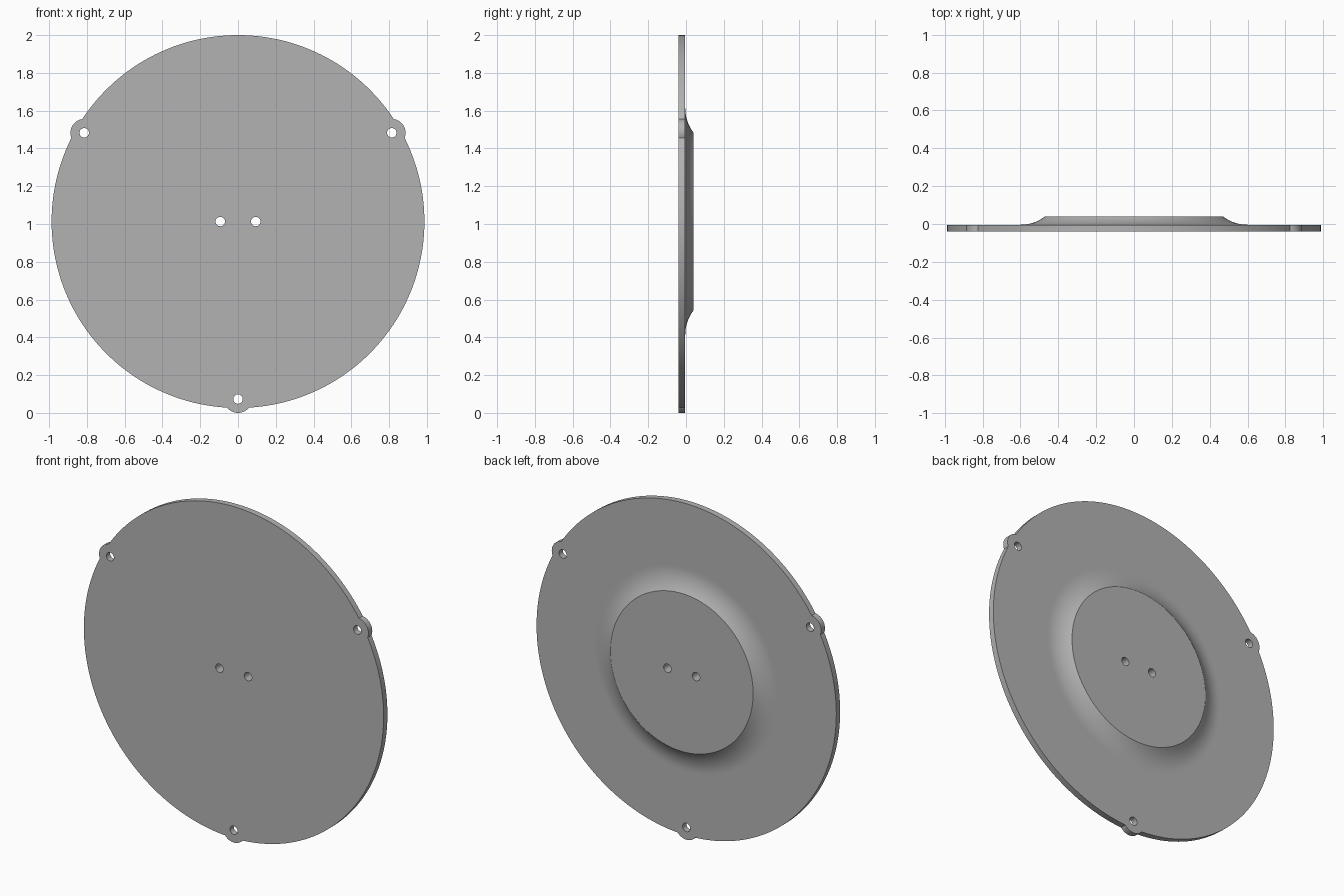
import bpy, bmesh
from math import sin, cos, radians, asin, pi
from mathutils import Vector, Matrix

cube = bpy.data.objects.get("Cube")
if cube:
    bpy.data.objects.remove(cube)

CENTER = Vector((0, 0, 1.013))
RADIUS = 0.987
FRONT, BACK, BOSS_TOP = -0.04, -0.004, 0.04
BOSS_R, FLARE_R = 0.47, 0.6
MOUNT_R, TAB_R, HOLE_R = 0.94, 0.073, 0.025
Y_AXIS = Vector((0, 1, 0))

grey = bpy.data.materials.new("plain grey")
grey.use_nodes = True
colour = (0.45, 0.45, 0.45, 1)
grey.diffuse_color = colour
grey.node_tree.nodes["Principled BSDF"].inputs["Base Color"].default_value = colour


def new_object(name, bm):
    mesh = bpy.data.meshes.new(name)
    bmesh.ops.recalc_face_normals(bm, faces=bm.faces)
    bm.to_mesh(mesh)
    bm.free()
    mesh.materials.append(grey)
    obj = bpy.data.objects.new(name, mesh)
    bpy.context.collection.objects.link(obj)
    return obj


def lathe(name, profile, steps):
    """Spin (radius, y) points about the disc axis."""
    bm = bmesh.new()
    verts = [bm.verts.new(CENTER + Vector((r, y, 0))) for r, y in profile]
    edges = [bm.edges.new(pair) for pair in zip(verts, verts[1:])]
    bmesh.ops.spin(bm, geom=verts + edges, cent=CENTER, axis=Y_AXIS,
                   angle=2 * pi, steps=steps)
    bmesh.ops.remove_doubles(bm, verts=bm.verts, dist=1e-5)
    return new_object(name, bm)


def cylinders(name, places, radius, y0, y1, segments):
    """Round bars along y at each (x, z) offset from the disc centre."""
    bm = bmesh.new()
    for x, z in places:
        place = Matrix.Translation(CENTER + Vector((x, (y0 + y1) / 2, z)))
        bmesh.ops.create_cone(bm, cap_ends=True, segments=segments, radius1=radius,
                              radius2=radius, depth=y1 - y0,
                              matrix=place @ Matrix.Rotation(pi / 2, 4, 'X'))
    return new_object(name, bm)


# Disc with a raised round boss on the back, joined by a concave flare
rise, run = BOSS_TOP - BACK, FLARE_R - BOSS_R
arc_r = (run ** 2 + rise ** 2) / (2 * rise)
sweep = asin(run / arc_r)
flare = [(FLARE_R - arc_r * sin(sweep * i / 10),
          BACK + arc_r * (1 - cos(sweep * i / 10))) for i in range(11)]
profile = [(0, FRONT), (RADIUS, FRONT), (RADIUS, BACK), (FLARE_R + 0.01, BACK)]
disc = lathe("disc", profile + flare + [(0, BOSS_TOP)], 192)

# Three rim tabs, and holes through the tabs and the middle
mounts = [(MOUNT_R * cos(radians(a)), MOUNT_R * sin(radians(a))) for a in (30, 150, 270)]
tabs = cylinders("rim_tabs", mounts, TAB_R, FRONT, BACK, 64)
holes = cylinders("hole_cutters", mounts + [(-0.094, 0), (0.094, 0)],
                  HOLE_R, -0.2, 0.2, 32)

for helper, operation in ((tabs, 'UNION'), (holes, 'DIFFERENCE')):
    mod = disc.modifiers.new(helper.name, 'BOOLEAN')
    mod.operation = operation
    mod.solver = 'EXACT'
    mod.object = helper
    helper.hide_render = True

# Bake the cuts, then drop the helpers
graph = bpy.context.evaluated_depsgraph_get()
baked = bpy.data.meshes.new_from_object(disc.evaluated_get(graph))
disc.modifiers.clear()
disc.data = baked
for helper in (tabs, holes):
    bpy.data.objects.remove(helper)

# Smooth rim and flare, crisp edges
bpy.ops.object.select_all(action='DESELECT')
disc.select_set(True)
bpy.context.view_layer.objects.active = disc
bpy.ops.object.shade_smooth_by_angle(angle=radians(25))
